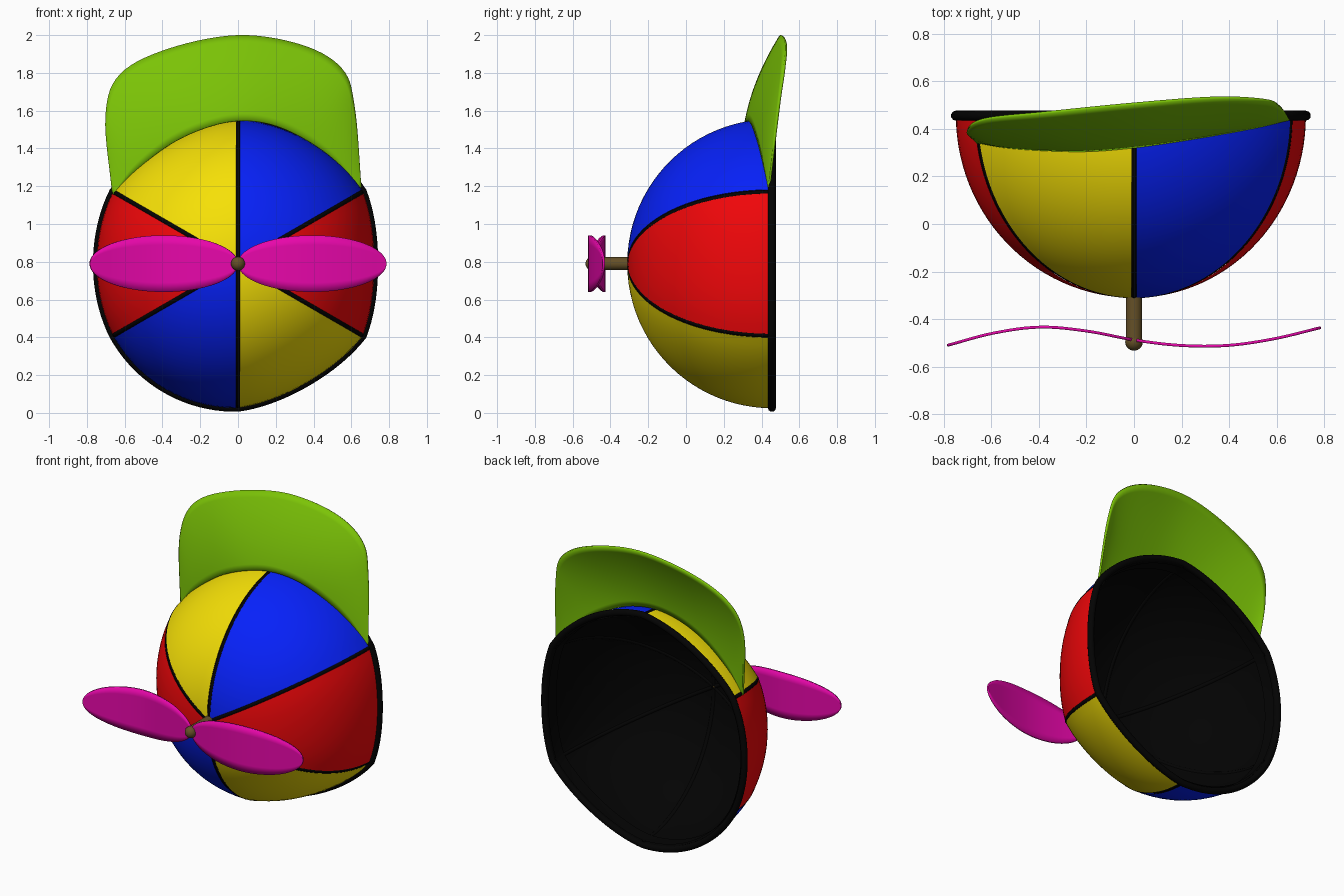
import bpy, math
from mathutils import Vector

if "Cube" in bpy.data.objects:
    bpy.data.objects.remove(bpy.data.objects["Cube"])

CZ, RIM_Y, DEPTH, SEAM_R = 0.79, 0.455, 0.765, 0.764


def material(name, rgb):
    m = bpy.data.materials.new(name)
    m.diffuse_color = (*rgb, 1)
    m.use_nodes = True
    m.node_tree.nodes["Principled BSDF"].inputs["Base Color"].default_value = m.diffuse_color
    return m


RED = material("red", (0.9, 0.002, 0.003))
BLUE = material("blue", (0.002, 0.015, 0.95))
YELLOW = material("yellow", (0.92, 0.75, 0.002))
BLACK = material("black", (0.001, 0.001, 0.001))
GREEN = material("green", (0.2, 0.55, 0.002))
PINK = material("magenta", (0.8, 0.002, 0.4))
BROWN = material("brown", (0.13, 0.08, 0.02))


def finish(ob, mat):
    ob.data.materials.append(mat)
    bpy.ops.object.select_all(action='DESELECT')
    ob.select_set(True)
    bpy.context.view_layer.objects.active = ob
    if ob.type == 'CURVE':
        bpy.ops.object.convert(target='MESH')
    bpy.ops.object.shade_smooth_by_angle(angle=math.radians(40))
    return bpy.context.object


def grid(name, fn, nu, nv, mat, thick=0, offset=0):
    """Surface from fn(u, v), u and v in 0..1, optionally thickened."""
    verts = [fn(i / nu, j / nv) for i in range(nu + 1) for j in range(nv + 1)]
    w = nv + 1
    faces = [(i * w + j, i * w + j + 1, (i + 1) * w + j + 1, (i + 1) * w + j)
             for i in range(nu) for j in range(nv)]
    me = bpy.data.meshes.new(name)
    me.from_pydata(verts, [], faces)
    ob = bpy.data.objects.new(name, me)
    bpy.context.collection.objects.link(ob)
    if thick:
        s = ob.modifiers.new("thickness", 'SOLIDIFY')
        s.thickness, s.offset = thick, offset
    return finish(ob, mat)


def tube(name, pts, radius, mat, closed=False):
    cu = bpy.data.curves.new(name, 'CURVE')
    cu.dimensions = '3D'
    cu.bevel_depth, cu.bevel_resolution = radius, 3
    cu.use_fill_caps = not closed
    sp = cu.splines.new('POLY')
    sp.points.add(len(pts) - 1)
    for p, co in zip(sp.points, pts):
        p.co = (*co, 1)
    sp.use_cyclic_u = closed
    ob = bpy.data.objects.new(name, cu)
    bpy.context.collection.objects.link(ob)
    return finish(ob, mat)


def spline(pts, t):
    """Catmull-Rom point at t in 0..1."""
    n = len(pts) - 1
    i = min(int(t * n), n - 1)
    f = t * n - i
    b, c = Vector(pts[i]), Vector(pts[i + 1])
    a = Vector(pts[i - 1]) if i else 2 * b - c
    d = Vector(pts[i + 2]) if i + 2 <= n else 2 * c - b
    return 0.5 * (2 * b + (c - a) * f + (2 * a - 5 * b + 4 * c - d) * f * f
                  + (3 * b - a - 3 * c + d) * f ** 3)


# Dome radius: each panel bulges slightly differently between the seams
MID = [0.722, 0.748, 0.732, 0.748, 0.768, 0.728]


def dome(deg, t, scale=1.0):
    k = int(((deg + 30) % 360) // 60)
    d = (deg + 30) % 60 - 30
    r = SEAM_R + (MID[k] - SEAM_R) * math.cos(math.radians(3 * d))
    r *= scale * math.sin(t * math.pi / 2)
    a = math.radians(deg)
    return (r * math.cos(a),
            RIM_Y - DEPTH * scale * math.cos(t * math.pi / 2),
            CZ + r * math.sin(a))


def panel(k):
    """One sixth of the dome, leaving a narrow gap along both seams."""
    def fn(u, v):
        t = 0.015 + 0.985 * v
        half = 30 - min(29, math.degrees(0.011 / (SEAM_R * math.sin(t * math.pi / 2))))
        return dome(60 * k + half * (2 * u - 1), t)
    return fn


# Six coloured panels with sunken seams, then lining, inner band and rim
for k, mat in enumerate([RED, BLUE, YELLOW, RED, BLUE, YELLOW]):
    grid(f"panel_{k + 1}", panel(k), 14, 28, mat)
    tube(f"seam_{k + 1}",
         [dome(60 * k + 30, 0.01 + 0.99 * j / 24, 0.984) for j in range(25)],
         0.014, BLACK)
grid("lining", lambda u, v: dome(360 * u, 0.004 + 0.996 * v, 0.975), 84, 24, BLACK)
grid("inner_band", lambda u, v: dome(360 * u, 0.93 + 0.07 * v, 0.962), 84, 4, BLACK)
tube("rim", [dome(i * 3, 1) for i in range(120)], 0.021, BLACK, closed=True)

# Brim: skewed sheet between the edge on the dome and the free outer edge
INNER = [(-0.66, .345, 1.155), (-0.54, .325, 1.283), (-0.36, .312, 1.42),
         (-0.18, .31, 1.505), (0, .325, 1.545), (0.18, .35, 1.525),
         (0.36, .38, 1.445), (0.52, .41, 1.33), (0.65, .44, 1.18)]
OUTER = [(-0.665, .35, 1.175), (-0.70, .395, 1.57), (-0.625, .44, 1.79),
         (-0.37, .468, 1.925), (0, .505, 1.997), (0.34, .53, 1.945),
         (0.55, .52, 1.82), (0.615, .492, 1.62), (0.65, .442, 1.20)]


def brim(u, v):
    p = spline(INNER, u).lerp(spline(OUTER, u), v)
    p.y -= 0.1 * v * (1 - v) * math.sin(math.pi * u)
    return p


grid("brim", brim, 56, 12, GREEN, 0.012)

# Propeller: two elliptical blades following one wavy line
WAVE = [(-0.785, -.51), (-0.589, -.458), (-0.392, -.433), (-0.196, -.45),
        (0, -.487), (0.196, -.51), (0.392, -.51), (0.589, -.482), (0.785, -.435)]


def blade(side):
    def fn(u, v):
        a = math.pi * (0.004 + 0.992 * u)
        x = side * 0.3925 * (1 - math.cos(a))
        y = spline(WAVE, (x + 0.785) / 1.57)[1]
        return (x, y, CZ + 0.15 * math.sin(a) * (2 * v - 1))
    return fn


for name, side in (("left", -1), ("right", 1)):
    grid(f"propeller_blade_{name}", blade(side), 36, 6, PINK, 0.012)

# Stem with a rounded end
bpy.ops.mesh.primitive_cylinder_add(vertices=24, radius=0.034, depth=0.195,
                                    location=(0, -0.3975, CZ), rotation=(math.pi / 2, 0, 0))
bpy.context.object.name = "stem"
finish(bpy.context.object, BROWN)
bpy.ops.mesh.primitive_uv_sphere_add(segments=24, ring_count=12, radius=0.037,
                                     location=(0, -0.495, CZ))
bpy.context.object.name = "stem_knob"
finish(bpy.context.object, BROWN)
